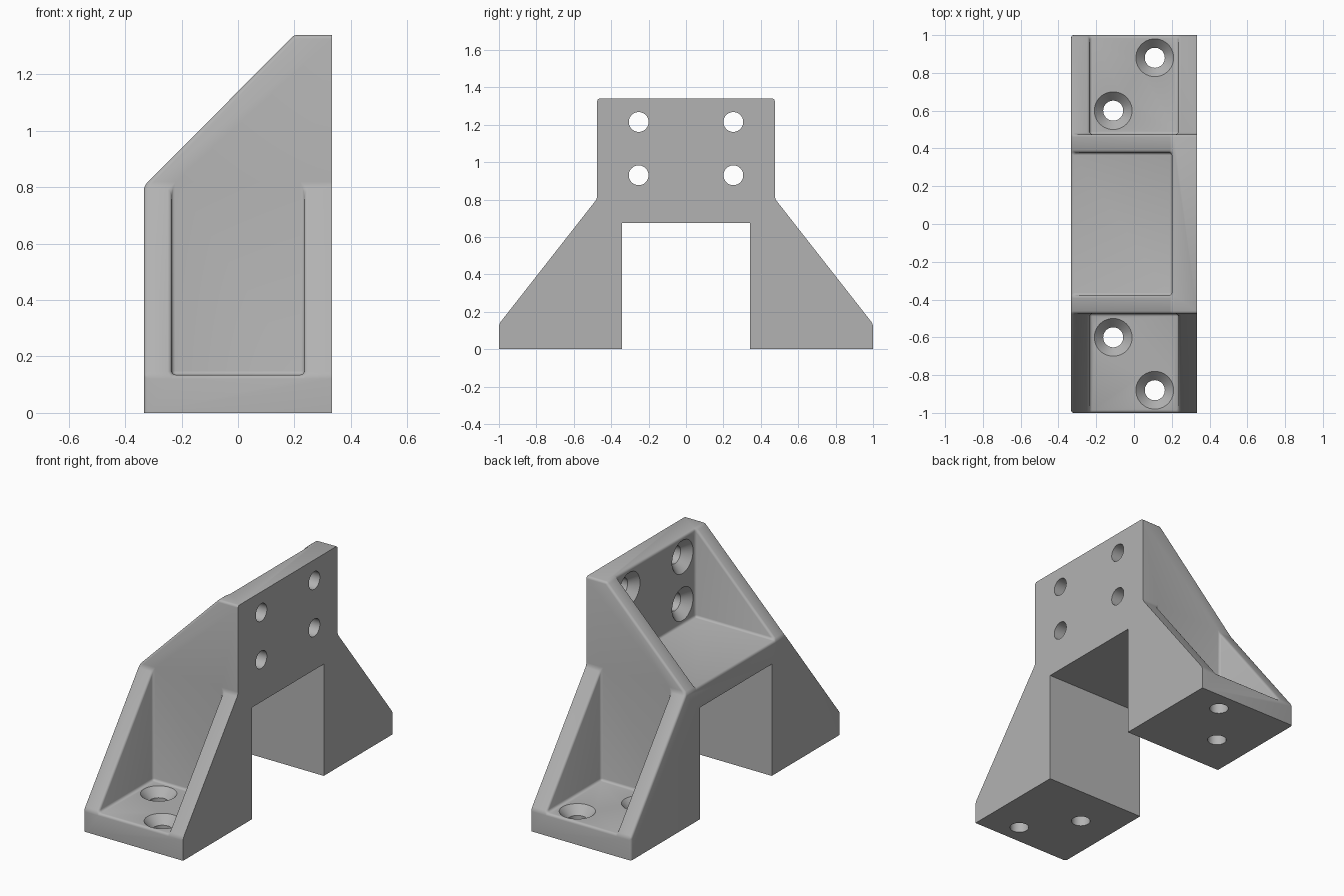
import bpy, bmesh, math
from mathutils import Vector, Matrix

if "Cube" in bpy.data.objects:
    bpy.data.objects.remove(bpy.data.objects["Cube"])

# Main dimensions
HX, HY, TOP = 0.333, 1.0, 1.34
THICK, MID, WALL = 0.135, 0.805, 0.475
PLATE_X = 0.2
ROUND = 0.014

grey = bpy.data.materials.new("plain grey")
grey.use_nodes = True
colour = (0.45, 0.45, 0.45, 1)
grey.diffuse_color = colour
grey.node_tree.nodes["Principled BSDF"].inputs["Base Color"].default_value = colour


def make_object(name, bm):
    bmesh.ops.recalc_face_normals(bm, faces=bm.faces)
    mesh = bpy.data.meshes.new(name)
    bm.to_mesh(mesh)
    bm.free()
    mesh.materials.append(grey)
    obj = bpy.data.objects.new(name, mesh)
    bpy.context.collection.objects.link(obj)
    return obj


def prism(name, points, direction):
    """Extrude a closed outline of 3D points along a direction."""
    bm = bmesh.new()
    face = bm.faces.new([bm.verts.new(p) for p in points])
    new = bmesh.ops.extrude_face_region(bm, geom=[face])["geom"]
    moved = [v for v in new if isinstance(v, bmesh.types.BMVert)]
    bmesh.ops.translate(bm, verts=moved, vec=direction)
    return make_object(name, bm)


def box(name, low, high):
    (x0, y0, z0), (x1, y1, z1) = low, high
    outline = [(x0, y0, z0), (x1, y0, z0), (x1, y1, z0), (x0, y1, z0)]
    return prism(name, outline, (0, 0, z1 - z0))


def screw_cutter(name, location, axis):
    """Countersunk hole; location is the middle of the sunk face, axis points out."""
    bm = bmesh.new()
    rings = []
    for radius, z in ((0.053, -0.3), (0.053, -0.05), (0.1, 0), (0.1, 0.02)):
        ring = bmesh.ops.create_circle(bm, segments=40, radius=radius)["verts"]
        bmesh.ops.translate(bm, verts=ring, vec=(0, 0, z))
        rings.append(ring)
    for a, b in zip(rings, rings[1:]):
        for i in range(len(a)):
            j = (i + 1) % len(a)
            bm.faces.new((a[i], a[j], b[j], b[i]))
    bm.faces.new(rings[0])
    bm.faces.new(rings[-1])
    turn = Vector(axis).to_track_quat("Z", "Y").to_matrix().to_4x4()
    bm.transform(Matrix.Translation(location) @ turn)
    return make_object(name, bm)


def cut(target, cutters):
    for cutter in cutters:
        mod = target.modifiers.new("cut", "BOOLEAN")
        mod.operation, mod.solver, mod.object = "DIFFERENCE", "EXACT", cutter
    depsgraph = bpy.context.evaluated_depsgraph_get()
    result = bpy.data.meshes.new_from_object(target.evaluated_get(depsgraph))
    target.modifiers.clear()
    target.data = result
    for cutter in cutters:
        bpy.data.objects.remove(cutter)


# Side silhouette with sloping legs and the arch between them
half = [(0.343, 0.675), (0.343, 0), (HY, 0), (HY, THICK), (WALL, MID), (WALL, TOP)]
side = half + [(-y, z) for y, z in reversed(half)]
bracket = prism("mounting_bracket", [(-HX, y, z) for y, z in side], (2 * HX, 0, 0))

# Sloping top, upper pocket and the two foot pockets
slope = [(-HX, MID), (PLATE_X, TOP), (PLATE_X, 2), (-1, 2), (-1, MID)]
cutters = [
    prism("slope_cutter", [(x, -1, z) for x, z in slope], (0, 2, 0)),
    box("upper_pocket_cutter", (-1, -0.378, MID), (PLATE_X, 0.378, 2)),
]
for s in (-1, 1):
    y0, y1 = sorted((s * WALL, s * 1.2))
    cutters.append(box("foot_pocket_cutter", (-0.235, y0, THICK), (0.235, y1, 2)))
cut(bracket, cutters)

# Small rounded edges, leaving the mounting faces and the arch sharp
bm = bmesh.new()
bm.from_mesh(bracket.data)
bmesh.ops.remove_doubles(bm, verts=bm.verts, dist=0.0005)
bmesh.ops.dissolve_limit(bm, angle_limit=0.02, verts=bm.verts, edges=bm.edges)


def is_rounded(edge):
    a, b = (v.co for v in edge.verts)
    on_base = max(a.z, b.z) < 0.01
    on_mount = min(a.x, b.x) > HX - 0.01
    in_arch = max(abs(a.y), abs(b.y)) < 0.36
    flat = edge.calc_face_angle(0) < 0.6
    return not (on_base or on_mount or in_arch or flat)


bmesh.ops.bevel(bm, geom=[e for e in bm.edges if is_rounded(e)], offset=ROUND,
                offset_type="OFFSET", segments=3, profile=0.5,
                affect="EDGES", clamp_overlap=True)
bm.to_mesh(bracket.data)
bm.free()

# Countersunk screw holes in the feet and the plate
holes = []
for s in (-1, 1):
    for x, y in ((0.11, 0.88), (-0.11, 0.6)):
        holes.append(screw_cutter("foot_hole_cutter", (x, s * y, THICK), (0, 0, 1)))
    for z in (1.215, 0.93):
        holes.append(screw_cutter("plate_hole_cutter", (PLATE_X, s * 0.253, z), (-1, 0, 0)))
cut(bracket, holes)

bpy.ops.object.select_all(action="DESELECT")
bracket.select_set(True)
bpy.context.view_layer.objects.active = bracket
bpy.ops.object.shade_smooth_by_angle(angle=math.radians(35))
